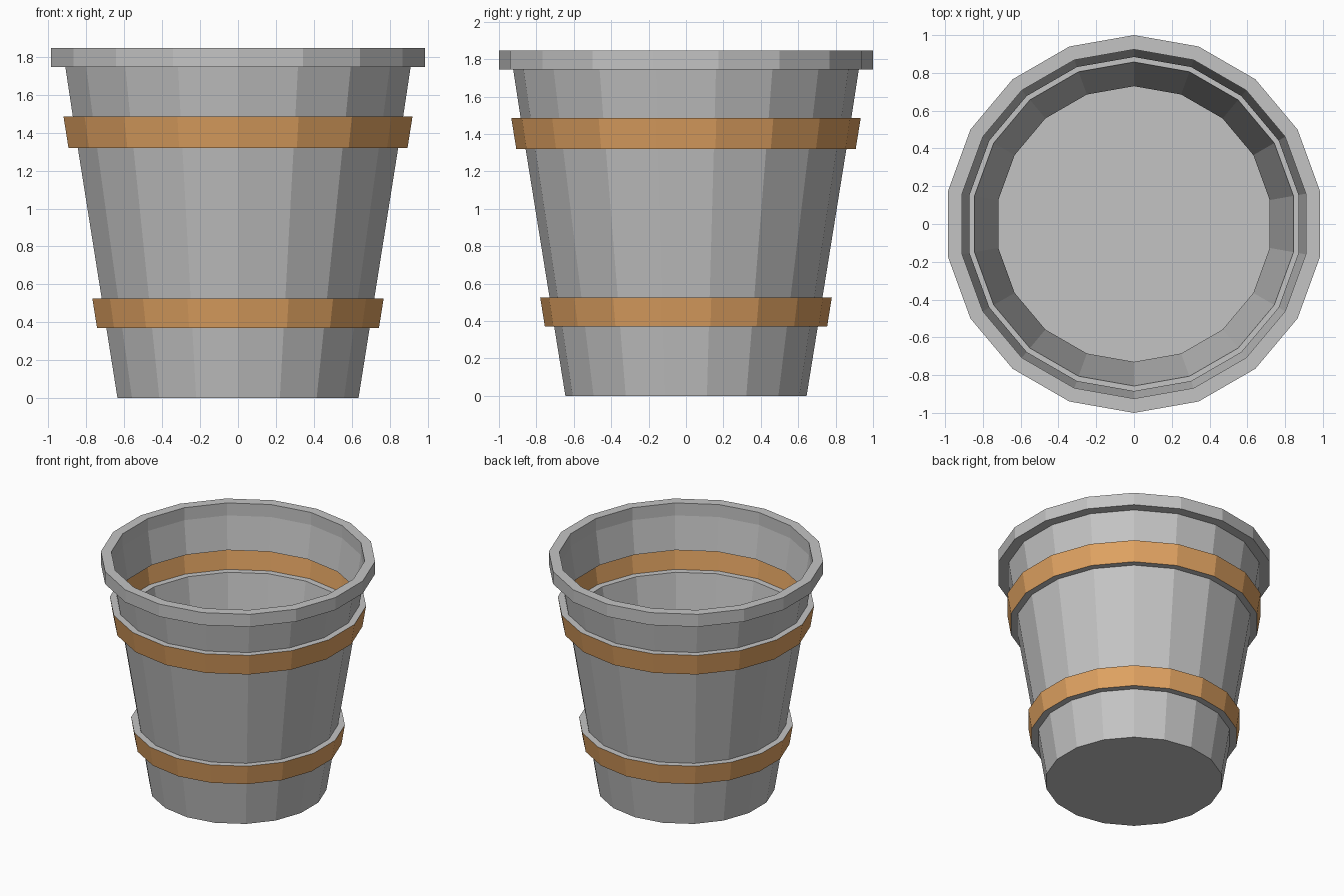
import bpy, bmesh, math

if "Cube" in bpy.data.objects:
    bpy.data.objects.remove(bpy.data.objects["Cube"])

SIDES = 18


def material(name, rgb):
    m = bpy.data.materials.new(name)
    m.diffuse_color = (*rgb, 1.0)
    m.use_nodes = True
    m.node_tree.nodes["Principled BSDF"].inputs["Base Color"].default_value = m.diffuse_color
    return m


GREY = material("bucket grey", (0.55, 0.55, 0.55))
ORANGE = material("hoop orange", (0.74, 0.36, 0.12))


def wall_radius(z):
    # the staves flare evenly from the base to the rim
    return 0.645 + 0.161 * z


def lathe(name, profile, orange_bands=(), closed=False, cap=False):
    """Spin (radius, z) points into flat facets; listed segments are orange."""
    bm = bmesh.new()
    rings = []
    for r, z in profile:
        ring = []
        for i in range(SIDES):
            a = math.pi / 2 + math.tau * i / SIDES
            ring.append(bm.verts.new((r * math.cos(a), r * math.sin(a), z)))
        rings.append(ring)
    count = len(rings) if closed else len(rings) - 1
    for s in range(count):
        lo, hi = rings[s], rings[(s + 1) % len(rings)]
        for i in range(SIDES):
            j = (i + 1) % SIDES
            f = bm.faces.new((lo[i], lo[j], hi[j], hi[i]))
            f.material_index = 1 if s in orange_bands else 0
    if cap:
        bm.faces.new(rings[0][::-1])
    me = bpy.data.meshes.new(name)
    bm.to_mesh(me)
    bm.free()
    me.materials.append(GREY)
    me.materials.append(ORANGE)
    ob = bpy.data.objects.new(name, me)
    bpy.context.collection.objects.link(ob)
    return ob


# Shell: thin sheet that steps out at each hoop (grey ledges, orange faces),
# then out and over the rim
HOOPS = [(0.37, 0.525), (1.32, 1.485)]
STEP = 0.05
profile = [(wall_radius(0), 0)]
bands = []
for z0, z1 in HOOPS:
    profile.append((wall_radius(z0), z0))
    bands.append(len(profile))
    profile += [(wall_radius(z0) + STEP, z0),
                (wall_radius(z1) + STEP, z1),
                (wall_radius(z1), z1)]
profile += [(0.924, 1.745), (1.0, 1.745), (1.0, 1.845), (0.924, 1.845),
            (0.924, 1.745)]
lathe("bucket_shell", profile, bands, cap=True)

# Inner floor, level with the underside of the lower hoop
floor_z = HOOPS[0][0]
lathe("inner_floor", [(0.001, floor_z), (wall_radius(floor_z), floor_z)][::-1])
